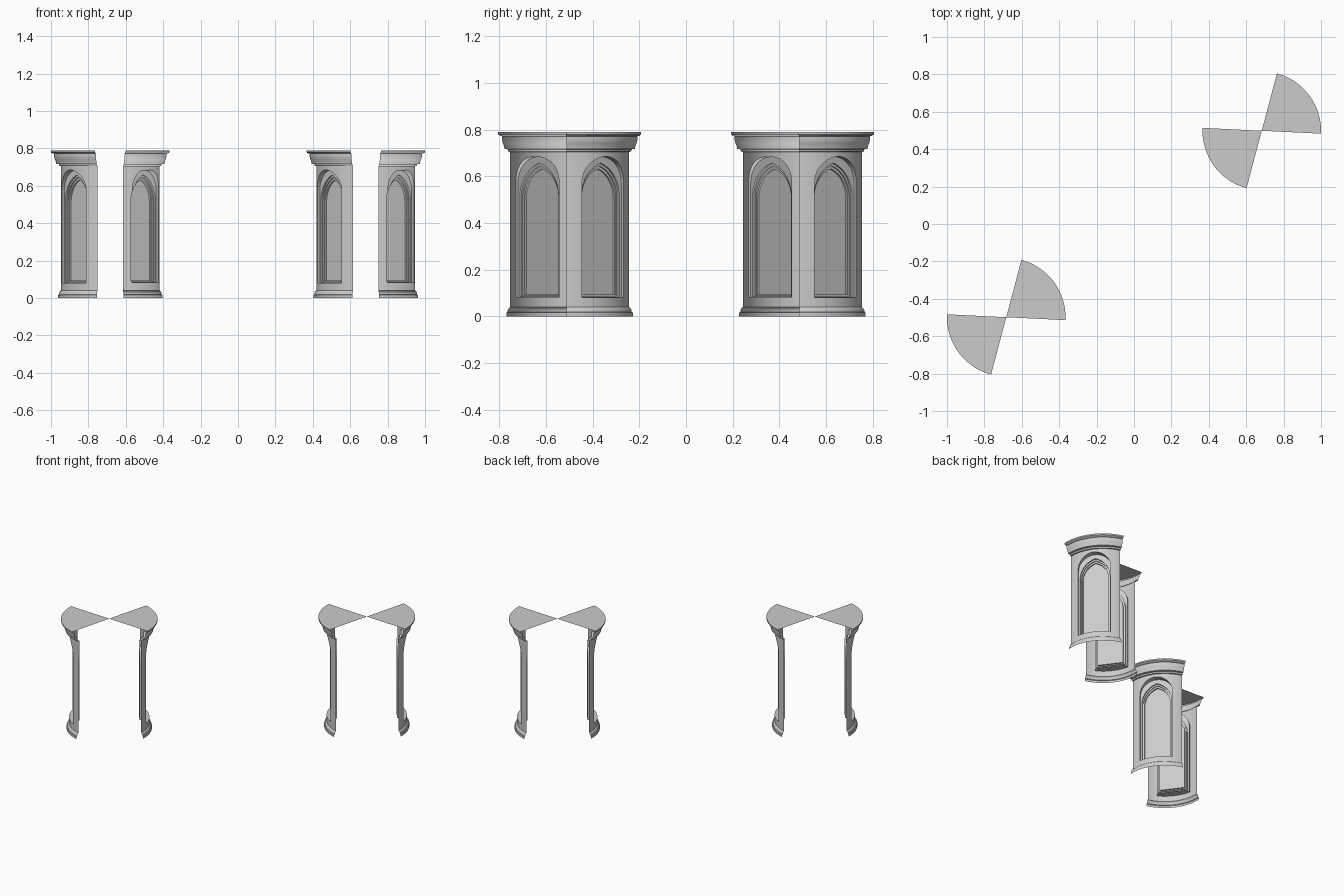
import bpy, bmesh
from math import sin, cos, asin, sqrt, pi, radians
from mathutils import Matrix

cube = bpy.data.objects.get("Cube")
if cube:
    bpy.data.objects.remove(cube)

stone = bpy.data.materials.new("grey_stone")
stone.use_nodes = True
GREY = (0.6, 0.6, 0.6, 1)
stone.diffuse_color = GREY
stone.node_tree.nodes["Principled BSDF"].inputs["Base Color"].default_value = GREY

HALF = radians(39)      # half the angle of one curved bay
MID = radians(36.2)     # direction a bay faces
WALL_R, WALL_LOW, WALL_TOP = 0.264, 0.04, 0.705
OPEN_W, SPRING, SILL = 0.11, 0.575, 0.08
STEPS = 24


def on_arc(r, a, z):
    return (r * cos(a), r * sin(a), z)


def finish(name, bm, place):
    bmesh.ops.remove_doubles(bm, verts=bm.verts, dist=0.0001)
    mesh = bpy.data.meshes.new(name)
    bm.transform(place)
    bm.to_mesh(mesh)
    bm.free()
    mesh.materials.append(stone)
    ob = bpy.data.objects.new(name, mesh)
    bpy.context.collection.objects.link(ob)
    bpy.ops.object.select_all(action="DESELECT")
    ob.select_set(True)
    bpy.context.view_layer.objects.active = ob
    bpy.ops.object.shade_smooth_by_angle(angle=radians(30))


def quad(bm, *points):
    bm.faces.new([bm.verts.new(p) for p in points])


def moulding(name, profile, place):
    """Sweep a profile of (radius, height), listed upwards, along the bay."""
    bm = bmesh.new()
    angles = [-HALF + 2 * HALF * i / STEPS for i in range(STEPS + 1)]
    for a, b in zip(angles, angles[1:]):
        for (r, z), (s, w) in zip(profile, profile[1:]):
            quad(bm, on_arc(r, a, z), on_arc(r, b, z), on_arc(s, b, w), on_arc(s, a, w))
    finish(name, bm, place)


def round_arch(half):
    return [(-half * cos(pi * i / STEPS), SPRING + half * sin(pi * i / STEPS))
            for i in range(STEPS + 1)]


def pointed_arch(half, peak, rise):
    radius = (half ** 2 + rise ** 2) / (2 * half)
    sweep = asin(rise / radius)
    left = []
    for i in range(STEPS // 2 + 1):
        t = sweep * i / (STEPS // 2)
        left.append((radius - half - radius * cos(t), peak - rise + radius * sin(t)))
    return left + [(-u, z) for u, z in reversed(left[:-1])]


def outline(arch, depth, sill):
    """Closed loop of arch plus sill on a flat plane at a given depth."""
    pts = arch + [(arch[-1 - i][0], sill) for i in range(len(arch))]
    return [(depth, u, z) for u, z in pts]


def wall_point(u, z):
    return on_arc(WALL_R, asin(u / WALL_R), z)


def wall(place):
    bm = bmesh.new()
    arch = round_arch(OPEN_W)
    # masonry under and over the opening
    for (u, z), (v, w) in zip(arch, arch[1:]):
        quad(bm, wall_point(u, z), wall_point(v, w),
             wall_point(v, WALL_TOP), wall_point(u, WALL_TOP))
        quad(bm, wall_point(u, WALL_LOW), wall_point(v, WALL_LOW),
             wall_point(v, SILL), wall_point(u, SILL))
    # piers beside it
    edge = asin(OPEN_W / WALL_R)
    for start, end in ((-HALF, -edge), (edge, HALF)):
        for i in range(5):
            a = start + (end - start) * i / 5
            b = start + (end - start) * (i + 1) / 5
            levels = (WALL_LOW, SILL, SPRING, WALL_TOP)
            for z, w in zip(levels, levels[1:]):
                quad(bm, on_arc(WALL_R, a, z), on_arc(WALL_R, b, z),
                     on_arc(WALL_R, b, w), on_arc(WALL_R, a, w))
    finish("curved_wall", bm, place)


def niche(place):
    """Round recess stepping into a pointed frame."""
    opening = outline(round_arch(OPEN_W), 0, SILL)
    loops = [[wall_point(u, z) for _, u, z in opening],
             outline(round_arch(OPEN_W), 0.224, SILL)]
    frame = ((0.1, 0.657, 0.224, 0.083), (0.1, 0.657, 0.214, 0.083),
             (0.093, 0.645, 0.214, 0.088), (0.093, 0.645, 0.206, 0.088),
             (0.086, 0.632, 0.206, 0.094), (0.086, 0.632, 0.196, 0.094))
    for half, peak, depth, sill in frame:
        loops.append(outline(pointed_arch(half, peak, half * 1.4), depth, sill))
    bm = bmesh.new()
    for outer, inner in zip(loops, loops[1:]):
        for i in range(len(outer)):
            j = (i + 1) % len(outer)
            quad(bm, outer[j], outer[i], inner[i], inner[j])
    finish("arch_frame", bm, place)

    panel = bmesh.new()
    arch = loops[-1][:STEPS + 1]
    foot = frame[-1][3]
    for (d, u, z), (_, v, w) in zip(arch, arch[1:]):
        quad(panel, (d, u, foot), (d, v, foot), (d, v, w), (d, u, z))
    finish("niche_panel", panel, place)


def roof(place):
    bm = bmesh.new()
    rim = [on_arc(0.317, -HALF + 2 * HALF * i / STEPS, 0.79) for i in range(STEPS + 1)]
    quad(bm, (0, 0, 0.79), *rim)
    finish("roof_slab", bm, place)


BASE = [(0.28, 0), (0.28, 0.016), (0.275, 0.019), (0.275, 0.026),
        (0.271, 0.034), (WALL_R, WALL_LOW)]
CORNICE = [(WALL_R, WALL_TOP), (0.272, 0.707), (0.275, 0.716), (0.289, 0.718),
           (0.291, 0.73), (0.296, 0.742), (0.3, 0.755), (0.3, 0.772),
           (0.309, 0.774), (0.317, 0.78), (0.317, 0.79)]

# two pairs of opposed bays
for side in (1, -1):
    for turn in (0, pi):
        place = (Matrix.Translation((side * 0.683, side * 0.4985, 0))
                 @ Matrix.Rotation(MID + turn, 4, "Z"))
        moulding("base_moulding", BASE, place)
        moulding("cornice", CORNICE, place)
        wall(place)
        niche(place)
        roof(place)
